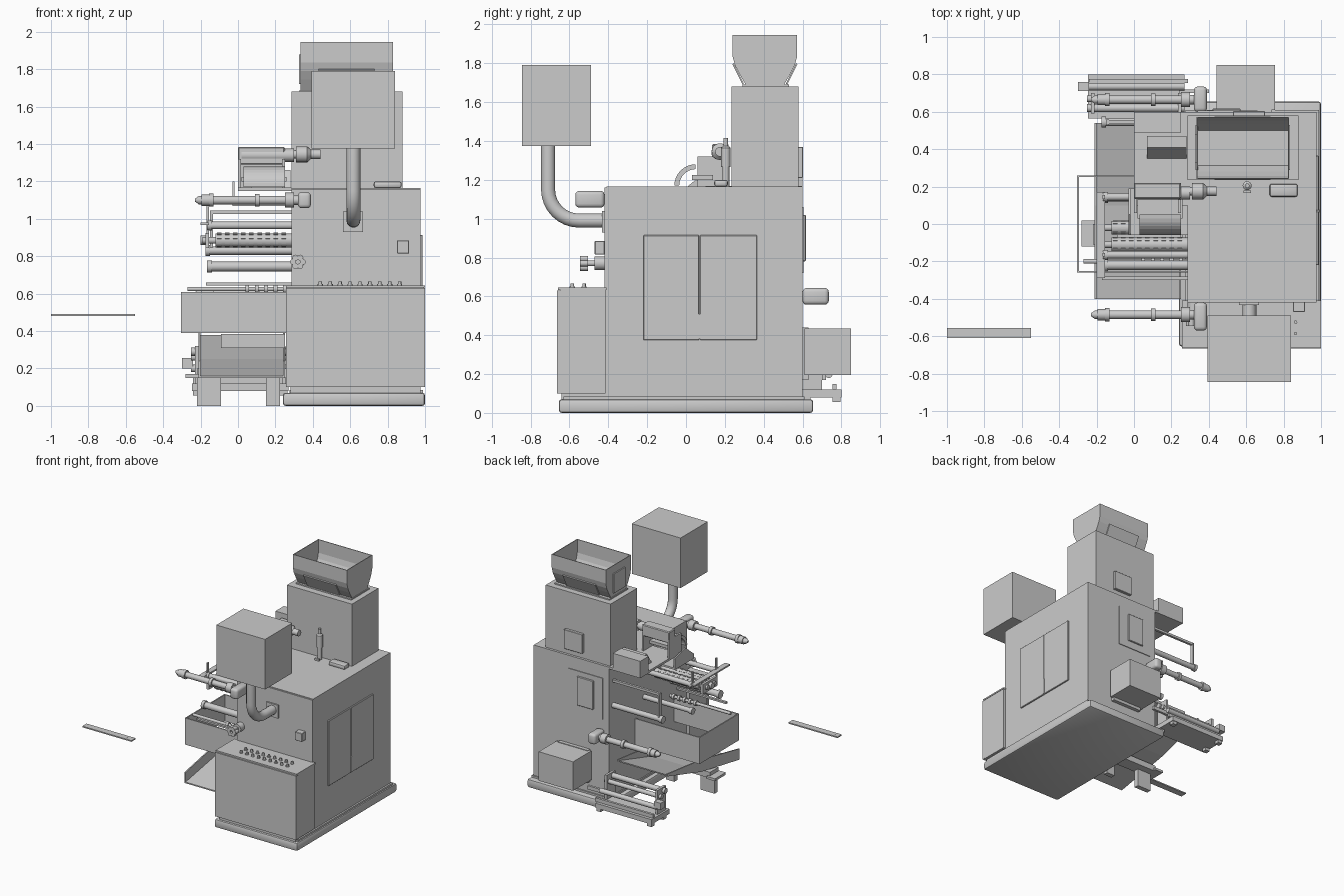
import bpy, bmesh, math
from mathutils import Vector, Matrix

if "Cube" in bpy.data.objects:
    bpy.data.objects.remove(bpy.data.objects["Cube"])


def finish(name, bm, smooth=False):
    bmesh.ops.recalc_face_normals(bm, faces=bm.faces)
    me = bpy.data.meshes.new(name)
    bm.to_mesh(me)
    bm.free()
    ob = bpy.data.objects.new(name, me)
    bpy.context.collection.objects.link(ob)
    if smooth:
        me.shade_smooth()
        me.set_sharp_from_angle(angle=math.radians(35))
    return ob


def box(name, x, y, z, bevel=0, seg=2):
    bm = bmesh.new()
    m = Matrix.Translation(((x[0]+x[1])/2, (y[0]+y[1])/2, (z[0]+z[1])/2)) @ \
        Matrix.Diagonal((x[1]-x[0], y[1]-y[0], z[1]-z[0], 1))
    bmesh.ops.create_cube(bm, size=1, matrix=m)
    if bevel:
        bmesh.ops.bevel(bm, geom=bm.edges[:], offset=bevel, segments=seg, affect='EDGES', profile=0.5)
    return finish(name, bm, bevel > 0)


def lathe(name, start, axis, profile, n=24):
    """Round part: profile is (distance along axis, radius) pairs."""
    bm = bmesh.new()
    q = Vector((0, 0, 1)).rotation_difference(Vector(axis))
    rings = [[bm.verts.new(Vector(start) + q @ Vector((r*math.cos(math.tau*i/n), r*math.sin(math.tau*i/n), d)))
              for i in range(n)] for d, r in profile]
    for a, b in zip(rings, rings[1:]):
        for i in range(n):
            bm.faces.new((a[i], a[(i+1) % n], b[(i+1) % n], b[i]))
    bm.faces.new(rings[0])
    bm.faces.new(rings[-1])
    return finish(name, bm, True)


def rod(name, x0, x1, y, z, r):
    return lathe(name, (x0, y, z), (1, 0, 0), [(0, r), (x1-x0, r)])


def extrude_yz(name, pts, x0, x1):
    """Closed (y, z) outline extruded along x."""
    bm = bmesh.new()
    f = bm.faces.new([bm.verts.new((x0, y, z)) for y, z in pts])
    g = bmesh.ops.extrude_face_region(bm, geom=[f])
    bmesh.ops.translate(bm, verts=[v for v in g['geom'] if isinstance(v, bmesh.types.BMVert)], vec=(x1-x0, 0, 0))
    return finish(name, bm)


# Plinth and main cabinet
box("plinth", (.24, 1), (-.655, .655), (0, .07), .015)
box("main_cabinet", (.285, .976), (-.41, .6), (.07, 1.165))
box("cabinet_front_panel", (.285, .976), (-.42, -.408), (.08, 1.16))
box("cabinet_base_trim", (.275, .99), (-.63, .61), (.07, .085))
for i, (a, b) in enumerate([(-.22, .068), (.072, .365)]):
    box(f"side_door_{i}", (.97, .987), (a, b), (.375, .915), .003, 1)
box("door_handle", (.985, .992), (.062, .078), (.38, .51))
box("back_panel_rim", (.34, .66), (.59, .606), (.72, 1.06))
box("back_panel", (.42, .57), (.6, .617), (.78, 1.02), .004, 1)

# Control desk
box("control_desk", (.26, .995), (-.645, -.415), (.1, .635))
box("desk_front_door", (.256, .999), (-.665, -.64), (.1, .63))
box("desk_foot", (.28, .975), (-.64, -.42), (.07, .1))
box("desk_top", (.256, .999), (-.66, -.41), (.633, .645))
for j, y in enumerate((-.525, -.585)):
    for i in range(9):
        lathe(f"button_{j}_{i}", (.44+i*.053, y, .643), (0, 0, 1), [(0, .014), (.008, .014), (.008, .009), (.022, .009)], 12)

# Hopper tower
box("tower", (.285, .88), (.235, .58), (1.165, 1.68))
box("tower_collar", (.33, .835), (.29, .53), (1.675, 1.69))
box("tower_back_panel", (.53, .7), (.575, .603), (1.21, 1.37), .003, 1)
bm = bmesh.new()
prof = [(.31, 1.685), (.275, 1.745), (.252, 1.79), (.24, 1.835), (.24, 1.945)]
prof2 = [(.812-y, z) for y, z in prof]
L, R = ([[bm.verts.new((x, y, z)) for y, z in p] for x in (.335, .83)] for p in (prof, prof2))
for a, b in (L, R):
    for i in range(4):
        bm.faces.new((a[i], a[i+1], b[i+1], b[i]))
for k in (0, 1):
    for i in range(4):
        bm.faces.new((L[k][i], L[k][i+1], R[k][i+1], R[k][i]))
hop = finish("hopper", bm)
sol = hop.modifiers.new("thickness", 'SOLIDIFY')
sol.thickness = .008
box("hopper_end_panel", (.325, .34), (.33, .48), (1.72, 1.88))
for s in (0, 1):
    pts = [(.298, 1.695), (.245, 1.80), (.238, 1.796), (.291, 1.691)]
    if s:
        pts = [(.812-y, z) for y, z in pts]
    extrude_yz(f"hopper_grille_{s}", pts, .43, .73)

# Operator screen on bent pipe
box("screen_housing", (.393, .84), (-.845, -.49), (1.375, 1.79))
cu = bpy.data.curves.new("screen_arm", 'CURVE')
cu.dimensions = '3D'
cu.bevel_depth = .037
cu.bevel_resolution = 5
path = [(-.71, 1.38), (-.71, 1.15)]
path += [(-.55-.16*math.cos(t*math.pi/16), 1.15-.16*math.sin(t*math.pi/16)) for t in range(1, 9)] + [(-.42, .99)]
sp = cu.splines.new('POLY')
sp.points.add(len(path)-1)
for p, (y, z) in zip(sp.points, path):
    p.co = (.617, y, z, 1)
bpy.context.collection.objects.link(bpy.data.objects.new("screen_arm", cu))
box("arm_flange", (.562, .668), (-.432, -.418), (.93, 1.04))

# Fittings on the cabinet
box("switch_box", (.85, .915), (-.47, -.418), (.815, .885), .003, 1)
box("warning_block", (.725, .875), (.145, .215), (1.165, 1.2), .012)
lathe("air_valve", (.605, .205, 1.165), (0, 0, 1), [(0, .018), (.1, .018), (.1, .024), (.2, .024), (.21, .012), (.25, .012)], 16)
box("air_valve_arm", (.585, .625), (.165, .18), (1.165, 1.18))
lathe("hand_knob_stem", (.32, -.42, .77), (0, -1, 0), [(0, .035), (.05, .035), (.05, .015), (.1, .015)], 16)
for i in range(6):
    a = math.tau*i/6
    lathe(f"hand_knob_lobe_{i}", (.32+.026*math.cos(a), -.505, .77+.026*math.sin(a)), (0, -1, 0), [(0, .016), (.04, .016)], 12)

# Film reels, front and back
shaft = [(0, .008), (.02, .022), (.035, .022), (.035, .03), (.075, .03), (.075, .035), (.1, .035), (.1, .023),
         (.32, .023), (.32, .034), (.345, .034), (.345, .023), (.48, .023), (.48, .04), (.53, .04), (.53, .025), (.6, .025)]
for tag, y, z, y0, y1 in (("front", -.485, 1.1, -.57, -.42), ("rear", .665, .6, .6, .735)):
    lathe(f"{tag}_reel_shaft", (-.23, y, z), (1, 0, 0), shaft)
    box(f"{tag}_reel_motor", (.32, .39), (y0, y1), (z-.043, z+.043), .02, 3)

# Film rollers on the left side
for i, (x0, y, z, r) in enumerate([(-.15, -.22, .745, .026), (-.15, -.165, .965, .02), (-.15, .14, .745, .02),
                                   (-.15, .145, .965, .02), (-.16, .545, .83, .022)]):
    rod(f"guide_roller_{i}", x0, .287, y, z, r)
    rod(f"guide_roller_cap_{i}", x0-.015, x0+.01, y, z, r+.007)
for j, y in enumerate((-.02, -.11)):
    rod(f"sealing_roller_{j}", -.12, .287, y, .885, .037)
    rod(f"sealing_axle_{j}", -.19, -.11, y, .885, .018)
    bm = bmesh.new()
    for i in range(9):
        for k in range(10):
            a = math.tau*k/10
            m = Matrix.Translation((-.1+i*.043, y, .885)) @ Matrix.Rotation(a, 4, 'X') @ Matrix.Translation((0, 0, .037))
            bmesh.ops.create_cube(bm, size=1, matrix=m @ Matrix.Diagonal((.024, .006, .008, 1)))
    finish(f"sealing_ribs_{j}", bm)
box("roller_bearing_plate", (-.175, -.155), (-.16, .03), (.845, .925))
lathe("bearing_knob", (-.2, -.065, .885), (1, 0, 0), [(0, .025), (.03, .025)], 12)
box("roller_tie_bar", (-.2, -.155), (-.29, .17), (.968, .98))
for i, y in enumerate((-.165, .145)):
    box(f"tie_bar_post_{i}", (-.168, -.156), (y-.01, y+.01), (.92, 1.07))
box("dancer_arm", (-.15, -.135), (.53, .56), (.82, 1.04))
box("dancer_arm_top", (-.15, .287), (.535, .555), (1.025, 1.045))
box("lower_bar", (-.17, .287), (-.3, -.28), (.645, .66))

# Date coder platform
box("coder_platform", (0, .287), (.1, .6), (1.15, 1.168))
box("coder_case", (0, .25), (.49, .6), (1.165, 1.29))
extrude_yz("coder_bracket", [(-.06, 1.08), (.19, 1.08), (.19, 1.16), (.05, 1.2), (-.06, 1.11)], -.03, -.02)
box("coder_carrier", (-.03, .287), (-.06, .19), (1.07, 1.085))
extrude_yz("coder_wedge", [(.35, 1.168), (.47, 1.168), (.47, 1.26), (.41, 1.26)], .07, .28)
arc = [(math.cos(math.pi/2+t*math.pi/16), math.sin(math.pi/2+t*math.pi/16)) for t in range(9)]
extrude_yz("ribbon_guard", [(.05+.11*c, 1.17+.11*s) for c, s in arc] + [(.05+.085*c, 1.17+.085*s) for c, s in arc[::-1]], .03, .25)
box("ribbon_guard_base", (.02, .26), (.03, .14), (1.2, 1.225))
box("print_head", (0, .25), (.135, .22), (1.29, 1.385), .006, 1)
for i, x in enumerate((0, .235)):
    box(f"print_head_side_{i}", (x, x+.015), (.06, .22), (1.165, 1.32))
rod("print_roller", .02, .3, .165, 1.34, .035)
lathe("print_motor", (.28, .175, 1.345), (1, 0, 0), [(0, .022), (.03, .022), (.03, .043), (.09, .043), (.11, .025), (.16, .025)], 16)

# Product guard frame (open top and bottom)
for tag, x, y in (("front", (-.305, .287), (-.26, -.25)), ("back", (-.305, .287), (.25, .26)), ("left", (-.305, -.295), (-.26, .26))):
    box(f"guard_{tag}", x, y, (.39, .61))
rod("guard_rail", -.27, .287, -.2, .625, .012)
for i in range(5):
    rod(f"guard_rail_ring_{i}", .04+i*.05, .06+i*.05, -.2, .625, .022)

# Discharge chute and its stand
extrude_yz("chute_floor", [(-.4, .15), (.1, .24), (.54, .37), (.54, .38), (.1, .25), (-.4, .16)], -.2, .245)
for i, x in enumerate((-.21, .24)):
    extrude_yz(f"chute_side_{i}", [(-.4, .15), (.1, .24), (.54, .37), (.54, .39), (.1, .34), (-.4, .24)], x, x+.01)
box("chute_crossbar", (-.09, .25), (-.12, .02), (.31, .385))
box("stand_leg_left", (-.22, -.09), (-.1, -.06), (0, .2))
box("stand_leg_right", (.15, .225), (-.1, -.06), (0, .2))
box("stand_foot_bar", (-.28, -.2), (-.12, .02), (.15, .17))
box("stand_beam", (-.22, .26), (-.11, .0), (.15, .2))

# Rear drive box and label unit
box("rear_drive_box", (.44, .755), (.61, .85), (.195, .435))
box("rear_drive_mount", (.46, .735), (.595, .63), (.17, .44))
box("label_tray", (-.245, .27), (.565, .8), (.08, .12))
for i, x in enumerate((-.23, .235)):
    box(f"label_side_plate_{i}", (x, x+.02), (.59, .7), (.12, .32))
    for j, y in enumerate((.6, .755)):
        box(f"label_foot_{i}_{j}", (x-.01, x+.03), (y, y+.04), (.055, .08))
for i, (y, z, r) in enumerate([(.62, .29, .022), (.67, .26, .018), (.735, .2, .02)]):
    rod(f"label_roller_{i}", -.25, .27, y, z, r)
box("label_end_block", (-.3, -.24), (.71, .76), (.2, .255))
box("label_front_bar", (-.24, .29), (.755, .775), (.12, .15))
box("label_bracket", (.24, .4), (.7, .72), (.17, .2))

# Loose slotted strip at the far left
box("loose_strip", (-1, -.55), (-.61, -.555), (.48, .49))
for i, x in enumerate((-.96, -.6)):
    lathe(f"strip_screw_{i}", (x, -.582, .488), (0, 0, 1), [(0, .007), (.003, .007)], 10)
